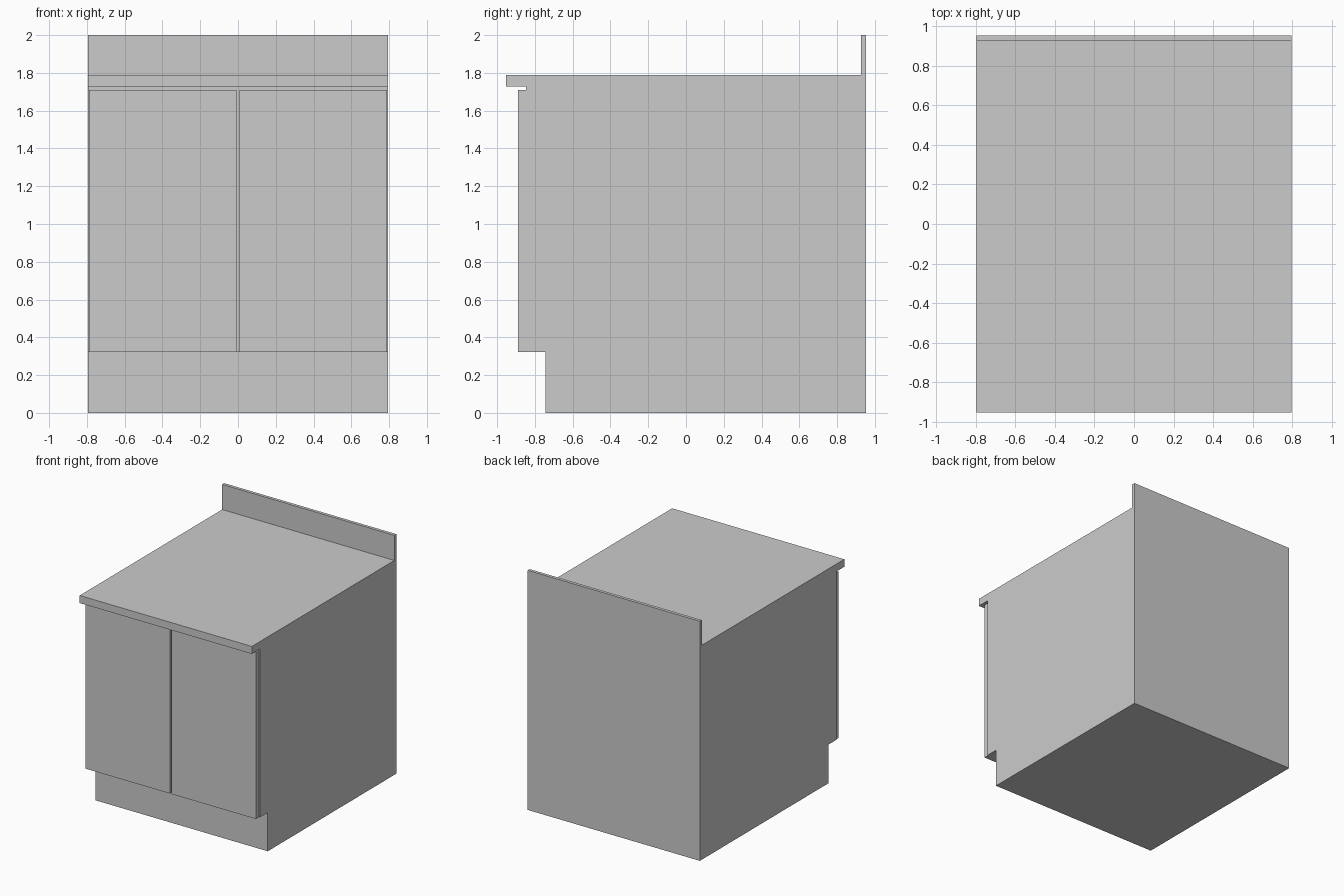
import bpy
import bmesh

if "Cube" in bpy.data.objects:
    bpy.data.objects.remove(bpy.data.objects["Cube"])

HALF_W = 0.795          # half width of the cabinet
BACK = 0.9525           # back plane
FRONT = -0.9525         # countertop front edge
CARCASS_FRONT = -0.848
DOOR_FRONT = -0.889
KICK_FRONT = -0.743
KICK_TOP, DOOR_TOP = 0.323, 1.71
TOP_LOW, TOP_HIGH = 1.727, 1.79


def extrude_profile(name, profile, x0, x1):
    """Extrude a (y, z) outline along x into a closed solid."""
    bm = bmesh.new()
    face = bm.faces.new([bm.verts.new((x0, y, z)) for y, z in profile])
    out = bmesh.ops.extrude_face_region(bm, geom=[face])
    verts = [v for v in out["geom"] if isinstance(v, bmesh.types.BMVert)]
    bmesh.ops.translate(bm, verts=verts, vec=(x1 - x0, 0, 0))
    bmesh.ops.recalc_face_normals(bm, faces=bm.faces)
    mesh = bpy.data.meshes.new(name)
    bm.to_mesh(mesh)
    bm.free()
    obj = bpy.data.objects.new(name, mesh)
    bpy.context.collection.objects.link(obj)
    return obj


def rect(y0, y1, z0, z1):
    return [(y0, z0), (y1, z0), (y1, z1), (y0, z1)]


# Cabinet body with recessed toe kick
extrude_profile("cabinet_body", [
    (KICK_FRONT, 0), (BACK, 0), (BACK, TOP_LOW), (CARCASS_FRONT, TOP_LOW),
    (CARCASS_FRONT, KICK_TOP), (KICK_FRONT, KICK_TOP)], -HALF_W, HALF_W)

# Overhanging countertop with upright backsplash
extrude_profile("countertop", rect(FRONT, BACK, TOP_LOW, TOP_HIGH), -HALF_W, HALF_W)
extrude_profile("backsplash", rect(0.926, BACK, TOP_HIGH, 2.0), -HALF_W, HALF_W)

# Pair of flat doors with a narrow gap between them
for side, name in ((-1, "left_door"), (1, "right_door")):
    x0, x1 = sorted((side * 0.007, side * 0.788))
    extrude_profile(name, rect(DOOR_FRONT, CARCASS_FRONT, KICK_TOP, DOOR_TOP), x0, x1)
